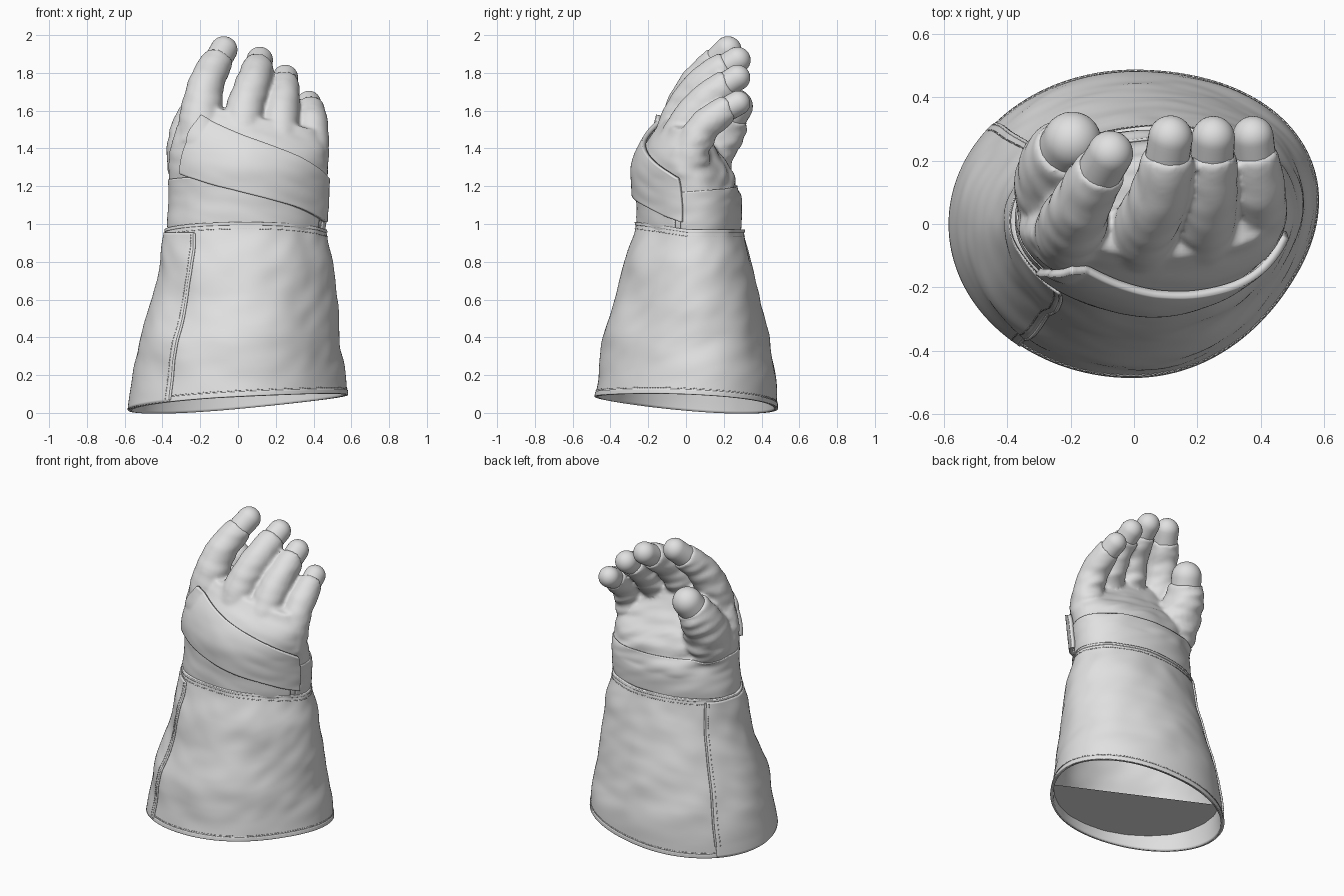
import bpy, bmesh, math
from mathutils import Vector, noise

cube = bpy.data.objects.get("Cube")
if cube:
    bpy.data.objects.remove(cube)

grey = bpy.data.materials.new("light_grey")
grey.use_nodes = True
color = (0.75, 0.75, 0.75, 1)
grey.diffuse_color = color
grey.node_tree.nodes["Principled BSDF"].inputs["Base Color"].default_value = color


# ---------- helpers ----------
def spline(points, t):
    """Catmull-Rom value of a list of tuples at parameter t."""
    n = len(points) - 1
    t = min(max(t, 0), n - 1e-6)
    i = int(t)
    f = t - i
    a, b, c, d = (points[min(max(k, 0), n)] for k in (i - 1, i, i + 1, i + 2))
    return [q + f / 2 * (r - p + f * (2 * p - 5 * q + 4 * r - s + f * (3 * (q - r) + s - p)))
            for p, q, r, s in zip(a, b, c, d)]


def finish(name, bm):
    bmesh.ops.recalc_face_normals(bm, faces=bm.faces)
    mesh = bpy.data.meshes.new(name)
    bm.to_mesh(mesh)
    bm.free()
    mesh.materials.append(grey)
    for p in mesh.polygons:
        p.use_smooth = True
    obj = bpy.data.objects.new(name, mesh)
    bpy.context.collection.objects.link(obj)
    return obj


def sharpen(obj):
    bpy.ops.object.select_all(action="DESELECT")
    obj.select_set(True)
    bpy.context.view_layer.objects.active = obj
    bpy.ops.object.shade_smooth_by_angle(angle=math.radians(40))


def loft(bm, rings, closed=True, capped=False):
    rows = [[bm.verts.new(p) for p in ring] for ring in rings]
    n = len(rows[0])
    for lo, hi in zip(rows, rows[1:]):
        for i in range(n if closed else n - 1):
            j = (i + 1) % n
            bm.faces.new((lo[i], lo[j], hi[j], hi[i]))
    if capped:
        bm.faces.new(rows[0][::-1])
        bm.faces.new(rows[-1])


def circle(center, tangent, radius, sides=20):
    turn = tangent.to_track_quat("Z", "X")
    angles = [math.tau * i / sides for i in range(sides)]
    return [center + turn @ Vector((radius * math.cos(a), radius * math.sin(a), 0)) for a in angles]


def section(row, a, z, pinch=0):
    """Oval cross-section, fuller at the back left; pinch flattens the front right."""
    x0, x1, y0, y1 = row
    c, s = math.cos(a), math.sin(a)
    k = 1 + 0.16 * s * c * max(c, 0) - pinch * min(c, 0) * min(s, 0)
    return Vector(((x0 + x1) / 2 + k * c * (x1 - x0) / 2, (y0 + y1) / 2 + k * s * (y1 - y0) / 2, z))


# ---------- cuff surface ----------
CUFF = [(-.578, .58, -.493, .483), (-.548, .56, -.463, .475), (-.503, .53, -.44, .437),
        (-.45, .515, -.37, .39), (-.40, .495, -.333, .345), (-.382, .46, -.268, .3)]


def cuff_bottom(a):
    dip = (0.5 + 0.5 * math.cos(a - math.radians(130))) ** 1.5
    return 0.09 - 0.083 * dip + 0.015 * math.cos(a)


def cuff_top(a):
    return 0.97 + 0.04 * max(0, -math.sin(a))


def cuff_point(a, z, offset=0):
    p = section(spline(CUFF, z * 5), a, z)
    c, s = math.cos(a), math.sin(a)
    fold = noise.noise(Vector((1.6 * c, 1.6 * s, 4.5 * z + 1.5 * c)))
    fold += 0.4 * noise.noise(Vector((3 * c, 3 * s, 11 * z - 2 * s)))
    offset += 0.013 * fold * min(1, max(0, z - 0.08) * 5)
    return p + Vector((c, s, 0)).normalized() * offset


def cuff_patch(name, a0, a1, low, high, offset, thick, steps=160, rows=70):
    closed = a1 - a0 > 359
    a0, a1 = math.radians(a0), math.radians(a1)
    angles = [a0 + (a1 - a0) * i / steps for i in range(steps if closed else steps + 1)]
    bm = bmesh.new()
    loft(bm, [[cuff_point(a, low(a) + (high(a) - low(a)) * j / rows, offset) for a in angles]
              for j in range(rows + 1)], closed)
    obj = finish(name, bm)
    shell = obj.modifiers.new("thickness", "SOLIDIFY")
    shell.thickness, shell.offset = thick, -1
    sharpen(obj)


cuff_patch("cuff", 0, 360, cuff_bottom, cuff_top, 0, 0.014)
cuff_patch("cuff_side_panel", 140, 231, lambda a: cuff_bottom(a) + .004, lambda a: .955, .008, .011, 50)
cuff_patch("cuff_hem", 0, 360, cuff_bottom, lambda a: cuff_bottom(a) + .025, .004, .01, 160, 4)
cuff_patch("cuff_top_lip", 0, 360, lambda a: cuff_top(a) - .015, cuff_top, .005, .025, 160, 4)

# Lining folded across the front half of the opening
bm = bmesh.new()
bm.faces.new([bm.verts.new(cuff_point(math.radians(150 + 15 * i), .14, -.012)) for i in range(13)])
finish("cuff_lining_fold", bm)


# ---------- stitching ----------
def threads(name, lines, radius):
    data = bpy.data.curves.new(name, "CURVE")
    data.dimensions, data.bevel_depth, data.bevel_resolution = "3D", radius, 1
    data.materials.append(grey)
    for line in lines:
        s = data.splines.new("POLY")
        s.points.add(len(line) - 1)
        for point, p in zip(s.points, line):
            point.co = (*p, 1)
    obj = bpy.data.objects.new(name, data)
    bpy.context.collection.objects.link(obj)


dashes, seams = [], []
for deg, side in ((140, 1), (231, -1)):
    edge, inner = math.radians(deg), math.radians(deg + 3 * side)
    heights = [.07 + .88 * i / 60 for i in range(61)]
    seams.append([cuff_point(edge, z, .004) for z in heights])
    dashes += [[cuff_point(inner, z + d, .0085) for d in (0, .009)] for z in heights[:-1]]
for i in range(180):
    pair = [math.radians(2 * i + d) for d in (0, 1.2)]
    dashes.append([cuff_point(a, cuff_bottom(a) + .032, .001) for a in pair])
    dashes.append([cuff_point(a, cuff_top(a) - .035, .001) for a in pair])
threads("cuff_seams", seams, .007)
threads("cuff_stitches", dashes, .0025)

# ---------- hand: palm, fingers and thumb fused together ----------
PALM = [(-.36, .44, -.245, .28), (-.37, .455, -.255, .287), (-.362, .462, -.255, .287),
        (-.362, .467, -.26, .27), (-.368, .467, -.262, .235), (-.35, .465, -.235, .16),
        (-.31, .455, -.18, .10), (-.26, .41, -.105, .05)]
FINGERS = {
    "index": [(-.2, -.04, 1.42, .12), (-.195, -.005, 1.6, .104), (-.16, .075, 1.76, .09), (-.075, .222, 1.922, .072)],
    "middle": [(.02, -.07, 1.42, .11), (.035, -.01, 1.6, .096), (.085, .11, 1.76, .088), (.115, .272, 1.868, .07)],
    "ring": [(.22, -.06, 1.36, .11), (.22, .0, 1.52, .095), (.24, .12, 1.67, .084), (.25, .272, 1.775, .068)],
    "little": [(.375, .0, 1.26, .095), (.388, .04, 1.42, .09), (.39, .13, 1.55, .08), (.375, .275, 1.64, .065)],
    "thumb": [(-.2, .05, 1.18, .13), (-.235, .11, 1.36, .138), (-.235, .19, 1.5, .116), (-.195, .262, 1.622, .092)],
}


def palm_point(a, z):
    return section(spline(PALM, (z - .9) * 10), a, z, .2 * min(1, max(0, (z - 1.05) / .45)))


def path_at(path, t):
    x, y, z, r = spline(path, t)
    ahead, behind = spline(path, t + .02), spline(path, t - .02)
    return Vector((x, y, z)), (Vector(ahead[:3]) - Vector(behind[:3])).normalized(), r


bm = bmesh.new()
rings = []
for j in range(29):
    ring = [palm_point(math.tau * i / 64, .9 + j * .025) for i in range(64)]
    for p in ring:
        p.z -= .22 * (p.x + .05) * min(1, max(0, (p.z - 1.15) / .4))
    rings.append(ring)
loft(bm, rings, capped=True)
for name, path in FINGERS.items():
    # Sleeve stops short of the tip with a slightly swollen edge
    tube = []
    for k in range(31):
        t = 2.62 * k / 30
        center, tangent, r = path_at(path, t)
        tube.append(circle(center, tangent, r * (1.05 + .015 * math.sin(t * 11))))
    loft(bm, tube, capped=True)
rough = finish("hand_rough", bm)
remesh = rough.modifiers.new("fuse", "REMESH")
remesh.mode, remesh.voxel_size = "VOXEL", .012
relax = rough.modifiers.new("relax", "SMOOTH")
relax.factor, relax.iterations = .5, 6
bpy.context.view_layer.update()
fused = bpy.data.meshes.new_from_object(rough.evaluated_get(bpy.context.evaluated_depsgraph_get()))
bpy.data.objects.remove(rough)

# Leather creases, deeper on the palm side
bm = bmesh.new()
bm.from_mesh(fused)
bpy.data.meshes.remove(fused)
bm.normal_update()
for v in bm.verts:
    x, y, z = v.co
    depth = .004 + .011 * min(1, max(0, v.normal.y)) * (z > 1.1)
    v.co += v.normal * depth * noise.noise(Vector((x * 6, y * 9, z * 19 + x * 5)))
hand = finish("hand", bm)

# Rounded fingertips
for name, path in FINGERS.items():
    bm = bmesh.new()
    tip, tangent, r = path_at(path, 3)
    start = path_at(path, 2.5)[0]
    rings = [circle(start.lerp(tip, k / 5), tangent, r, 28) for k in range(5)]
    for k in range(10):
        a = math.pi / 2 * k / 10
        rings.append(circle(tip + tangent * r * math.sin(a), tangent, r * math.cos(a), 28))
    rings.append(circle(tip + tangent * r, tangent, r * .03, 28))
    loft(bm, rings, capped=True)
    finish(name + "_tip", bm)


# ---------- bands wrapped on the hand ----------
def wrapped_band(name, a0, a1, low, high, offset, thick, steps=110, rows=24):
    bm = bmesh.new()
    grid = []
    for j in range(rows + 1):
        ring = []
        for i in range(steps + 1):
            u = i / steps
            a = math.radians(a0 + (a1 - a0) * u)
            ring.append(palm_point(a, low(u) + (high(u) - low(u)) * j / rows))
        grid.append(ring)
    loft(bm, grid, closed=False)
    obj = finish(name, bm)
    wrap = obj.modifiers.new("wrap", "SHRINKWRAP")
    wrap.target, wrap.offset, wrap.wrap_mode = hand, offset, "OUTSIDE_SURFACE"
    soft = obj.modifiers.new("soften", "SMOOTH")
    soft.factor, soft.iterations = .5, 4
    shell = obj.modifiers.new("thickness", "SOLIDIFY")
    shell.thickness, shell.offset = thick, 0
    sharpen(obj)


# Slanted strap across the back of the hand, ending on the outer side
wrapped_band("strap", 211, 354, lambda u: 1.265 - .26 * u, lambda u: 1.565 - .25 * u - .065 * u * u, .018, .026)
# Wrist band around the palm side, tucked under the strap
wrapped_band("wrist_band", -10, 345, lambda u: .95, lambda u: 1.17 + .08 * min(1, u / .63), .004, .008)
